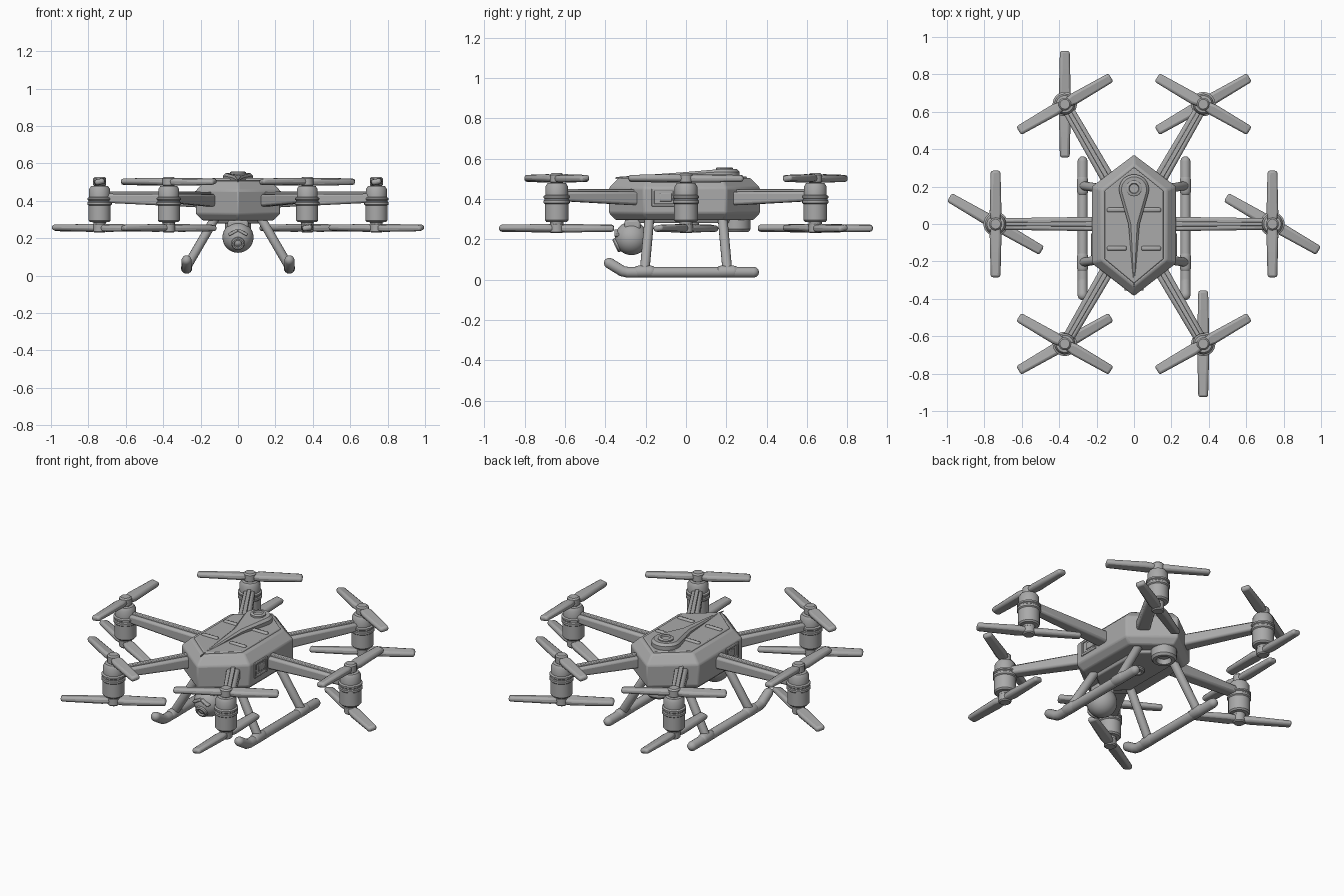
import bpy, bmesh, math
from mathutils import Matrix, Vector

cube = bpy.data.objects.get("Cube")
if cube:
    bpy.data.objects.remove(cube, do_unlink=True)

grey = bpy.data.materials.new("matte_grey")
grey.use_nodes = True
tone = (0.4, 0.4, 0.4, 1)
grey.diffuse_color = tone
grey.node_tree.nodes["Principled BSDF"].inputs["Base Color"].default_value = tone


def finish(name, bm, bevel=0, matrix=None, segments=2):
    bmesh.ops.recalc_face_normals(bm, faces=bm.faces)
    mesh = bpy.data.meshes.new(name)
    bm.to_mesh(mesh)
    bm.free()
    mesh.materials.append(grey)
    ob = bpy.data.objects.new(name, mesh)
    bpy.context.collection.objects.link(ob)
    if matrix:
        ob.matrix_world = matrix
    if bevel:
        mod = ob.modifiers.new("soft_edges", "BEVEL")
        mod.width, mod.segments = bevel, segments
        mod.limit_method, mod.angle_limit = "ANGLE", math.radians(25)
    bpy.ops.object.select_all(action="DESELECT")
    ob.select_set(True)
    bpy.context.view_layer.objects.active = ob
    bpy.ops.object.shade_smooth_by_angle(angle=math.radians(35))
    return ob


def loft(name, rings, bevel=0, matrix=None, segments=2):
    """Skin equal-length rings of points and cap both ends."""
    bm = bmesh.new()
    loops = [[bm.verts.new(p) for p in ring] for ring in rings]
    n = len(loops[0])
    for a, b in zip(loops, loops[1:]):
        for i in range(n):
            j = (i + 1) % n
            bm.faces.new((a[i], a[j], b[j], b[i]))
    bm.faces.new(loops[0][::-1])
    bm.faces.new(loops[-1])
    return finish(name, bm, bevel, matrix, segments)


def lathe(name, profile, matrix=None, n=28):
    """Revolve (radius, height) pairs about z."""
    turn = [2 * math.pi * i / n for i in range(n)]
    return loft(name, [[(r * math.cos(a), r * math.sin(a), z) for a in turn] for r, z in profile],
                matrix=matrix)


def box(name, size, centre, bevel=0.01, matrix=None):
    bm = bmesh.new()
    bmesh.ops.create_cube(bm, size=1)
    bmesh.ops.scale(bm, vec=size, verts=bm.verts)
    bmesh.ops.translate(bm, vec=centre, verts=bm.verts)
    return finish(name, bm, bevel, matrix)


def tube(name, points, radius):
    """Round bar with domed ends following a path."""
    pts = [Vector(p) for p in points]
    first, last = (pts[1] - pts[0]).normalized(), (pts[-1] - pts[-2]).normalized()
    caps = [math.radians(a) for a in (85, 60, 30)]
    stations = [(pts[0] - first * radius * math.sin(a), radius * math.cos(a), first) for a in caps]
    for i, p in enumerate(pts):
        d = (pts[min(i + 1, len(pts) - 1)] - pts[max(i - 1, 0)]).normalized()
        stations.append((p, radius, d))
    stations += [(pts[-1] + last * radius * math.sin(a), radius * math.cos(a), last) for a in caps[::-1]]
    rings = []
    for p, r, d in stations:
        u = d.cross(Vector((1, 0.3, 0))).normalized()
        v = d.cross(u)
        rings.append([p + r * (u * math.cos(a) + v * math.sin(a))
                      for a in (2 * math.pi * k / 16 for k in range(16))])
    loft(name, rings)


def hexagon(z, inset=0):
    """Pointed body outline, shrunk by an inset."""
    w, side, tip = 0.225 - inset, 0.21 - inset * 0.35, 0.385 - inset
    half = [(0, -tip), (w, -side), (w, side - 0.01), (0, tip - 0.015)]
    return [(x, y, z) for x, y in half + [(-w, side - 0.01), (-w, -side)]]


# Body shell with chamfered roof and belly
body = loft("body", [hexagon(0.295, 0.035), hexagon(0.33), hexagon(0.455), hexagon(0.505, 0.05)], 0.008)
loft("roof_panel", [hexagon(0.5, 0.065), hexagon(0.512, 0.07)], 0.003)
loft("belly_panel", [hexagon(0.28, 0.11), hexagon(0.3, 0.1)], 0.005)

# Teardrop roof fairing, its tail sinking into the roof
def teardrop(grow, lift):
    cy, r = 0.185, 0.08 - grow
    ring = [(r * math.cos(a), cy + r * math.sin(a)) for a in
            (math.radians(-15 + 210 * k / 20) for k in range(21))]
    ring += [(-0.03 + grow, 0), (0, -0.35 + grow), (0.03 - grow, 0)]
    return [(x, y, 0.5 + lift * min(1, max(0.2, (y + 0.35) / 0.5))) for x, y in ring]

loft("roof_fairing", [teardrop(0, 0), teardrop(0, 0.034), teardrop(0.013, 0.048)])
lathe("antenna_ring", [(0.042, 0.54), (0.042, 0.553), (0.036, 0.557), (0.028, 0.557), (0.024, 0.549)],
      Matrix.Translation((0, 0.19, 0)))

for side in (-1, 1):
    # Roof vents
    for y in (0.075, -0.13):
        box("roof_vent", (0.105, 0.024, 0.02), (side * 0.092, y, 0.511), 0.008)
    # Side hatch frame and cover
    for y in (-0.163, -0.057):
        box("hatch_post", (0.012, 0.014, 0.09), (side * 0.225, y, 0.408), 0.003)
    for z in (0.37, 0.446):
        box("hatch_rail", (0.012, 0.11, 0.014), (side * 0.225, -0.11, z), 0.003)
    box("hatch_cover", (0.01, 0.06, 0.04), (side * 0.225, -0.1, 0.408), 0.003)
    # Landing skid with upturned nose, and two splayed legs
    x = side * 0.275
    tube("skid", [(x, 0.335, 0.037), (x, -0.29, 0.037), (x, -0.315, 0.042), (x, -0.38, 0.082)], 0.027)
    for end in (-1, 1):
        tube("landing_leg", [(side * 0.115, end * 0.18, 0.32), (x, end * 0.205, 0.045)], 0.024)
        tube("leg_joint", [(x, end * 0.205 - 0.03, 0.04), (x, end * 0.205 + 0.03, 0.04)], 0.03)


def section(x, width, low, high):
    w = width / 2
    return [(x, -w, low), (x, w, low), (x, w, high), (x, -w, high)]


def propeller(name, z, angle, base):
    """Two opposed, pitched blades on a hub."""
    spin = base @ Matrix.Translation((0, 0, z)) @ Matrix.Rotation(angle, 4, "Z")
    for half in (0, math.pi):
        pitch = Matrix.Rotation(half, 4, "Z") @ Matrix.Rotation(math.radians(10), 4, "X")
        rings = [section(0, 0.04, -0.017, 0.017), section(0.06, 0.062, -0.018, 0.018),
                 section(0.285, 0.052, -0.015, 0.015)]
        loft(name + "_blade", rings, 0.012, spin @ pitch)
    lathe(name + "_hub", [(0.028, -0.024), (0.034, -0.018), (0.034, 0.018), (0.026, 0.026)], spin)


# Six arms, each with a motor and two stacked propellers
motor_profile = [(0.03, 0.26), (0.034, 0.285), (0.052, 0.287), (0.059, 0.295), (0.059, 0.375),
                 (0.065, 0.38), (0.065, 0.392), (0.06, 0.396), (0.06, 0.402), (0.065, 0.406),
                 (0.065, 0.415), (0.056, 0.42), (0.056, 0.462), (0.046, 0.478), (0.03, 0.48), (0.03, 0.49)]
for k in range(6):
    outward = Matrix.Rotation(math.radians(60 * k), 4, "Z")
    motor_at = outward @ Matrix.Translation((0.74, 0, 0))
    loft("arm", [section(0.15, 0.078, 0.362, 0.435), section(0.72, 0.062, 0.39, 0.438)], 0.012, outward)
    loft("arm_ridge", [section(0.2, 0.026, 0.42, 0.448), section(0.7, 0.022, 0.42, 0.449)], 0.004, outward)
    lathe("motor", motor_profile, motor_at)
    propeller("upper_propeller", 0.502, math.radians(90), motor_at)
    propeller("lower_propeller", 0.255, math.radians(-30), motor_at)

# Camera ball under the nose with mount, brow and lens
ball = Matrix.Translation((0, -0.27, 0.205))
bm = bmesh.new()
bmesh.ops.create_uvsphere(bm, u_segments=32, v_segments=20, radius=0.083)
finish("camera_ball", bm, matrix=ball)
box("camera_mount", (0.11, 0.08, 0.06), (0, -0.265, 0.268), 0.012)
aim = ball @ Matrix.Rotation(math.radians(115), 4, "X")
lathe("lens_barrel", [(0.036, 0.065), (0.036, 0.084), (0.031, 0.09), (0.022, 0.09), (0.018, 0.078)], aim)
lathe("lens", [(0.014, 0.07), (0.014, 0.082), (0.006, 0.087)], aim)
for side in (-1, 1):
    tilt = Matrix.Translation((side * 0.026, -0.338, 0.231)) @ Matrix.Rotation(side * 0.5, 4, "Y")
    box("camera_brow", (0.055, 0.035, 0.016), (0, 0, 0), 0.005, tilt)

# Belly sensors: large hollow ring at the rear, small one amidships
lathe("rear_sensor", [(0.07, 0.31), (0.07, 0.25), (0.06, 0.237), (0.042, 0.237), (0.036, 0.265)],
      Matrix.Translation((0, 0.25, 0)))
lathe("belly_sensor", [(0.045, 0.29), (0.045, 0.272), (0.038, 0.265), (0.026, 0.265), (0.022, 0.277)],
      Matrix.Translation((0, 0.02, 0)))
